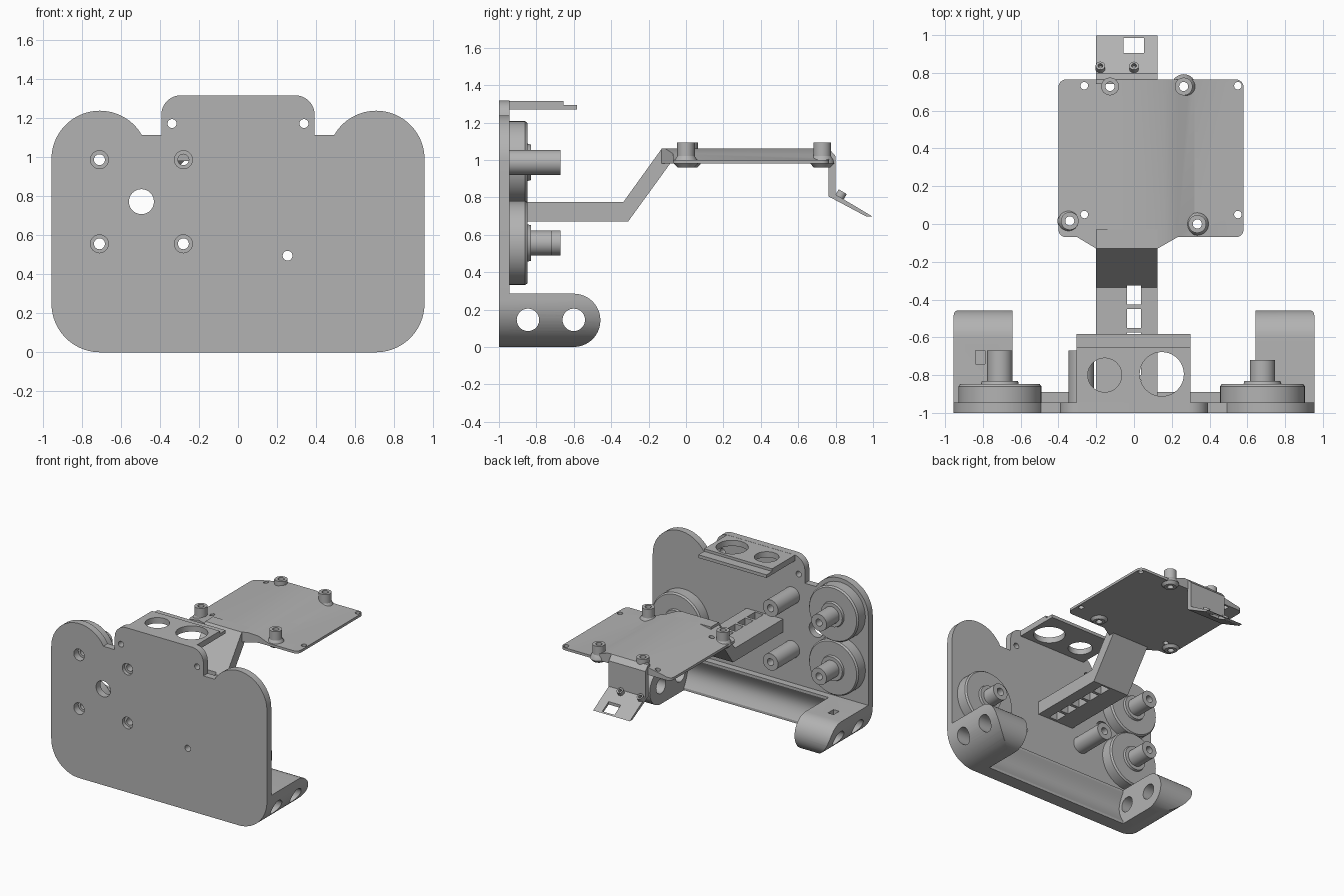
import bpy, bmesh
from math import sin, cos, radians, pi
from mathutils import Matrix, Vector

if "Cube" in bpy.data.objects:
    bpy.data.objects.remove(bpy.data.objects["Cube"])

grey = bpy.data.materials.new("plain_grey")
grey.use_nodes = True
COLOUR = (0.45, 0.45, 0.45, 1)
grey.diffuse_color = COLOUR
grey.node_tree.nodes["Principled BSDF"].inputs["Base Color"].default_value = COLOUR


def finish(name, bm):
    bmesh.ops.recalc_face_normals(bm, faces=bm.faces[:])
    mesh = bpy.data.meshes.new(name)
    bm.to_mesh(mesh)
    bm.free()
    mesh.materials.append(grey)
    ob = bpy.data.objects.new(name, mesh)
    bpy.context.collection.objects.link(ob)
    return ob


def place(axis, u, v, w):
    """u, v lie in the profile plane and w runs along the axis."""
    return {"x": (w, u, v), "y": (u, w, v), "z": (u, v, w)}[axis]


def extrude(name, pts, axis, lo, hi):
    bm = bmesh.new()
    face = bm.faces.new([bm.verts.new(place(axis, u, v, lo)) for u, v in pts])
    out = bmesh.ops.extrude_face_region(bm, geom=[face])
    verts = [g for g in out["geom"] if isinstance(g, bmesh.types.BMVert)]
    bmesh.ops.translate(bm, verts=verts, vec=Vector(place(axis, 0, 0, hi - lo)))
    return finish(name, bm)


def arc(cu, cv, r, a0, a1, n=20):
    steps = [radians(a0 + (a1 - a0) * i / n) for i in range(n + 1)]
    return [(cu + r * cos(a), cv + r * sin(a)) for a in steps]


def rod(name, axis, u, v, r, lo, hi, n=40):
    return extrude(name, arc(u, v, r, 0, 360 - 360 / n, n - 1), axis, lo, hi)


def rect(u0, u1, v0, v1):
    return [(u0, v0), (u1, v0), (u1, v1), (u0, v1)]


def revolve(name, axis, u, v, prof, n=40):
    """Stacked rings of (radius, position), capped at both ends."""
    bm = bmesh.new()
    rings = [[bm.verts.new(place(axis, u + r * cos(2 * pi * i / n), v + r * sin(2 * pi * i / n), w))
              for i in range(n)] for r, w in prof]
    for a, b in zip(rings, rings[1:]):
        for i in range(n):
            j = (i + 1) % n
            bm.faces.new((a[i], a[j], b[j], b[i]))
    bm.faces.new(rings[0])
    bm.faces.new(rings[-1])
    return finish(name, bm)


def boolean(ob, tools, op="DIFFERENCE"):
    for tool in tools:
        mod = ob.modifiers.new("cut", "BOOLEAN")
        mod.operation, mod.solver, mod.object = op, "EXACT", tool
    deps = bpy.context.evaluated_depsgraph_get()
    mesh = bpy.data.meshes.new_from_object(ob.evaluated_get(deps))
    ob.modifiers.clear()
    ob.data = mesh
    for tool in tools:
        bpy.data.objects.remove(tool)
    return ob


# Front plate: rounded bottom, two ears and a raised centre
half = (arc(.706, .25, .25, -90, 0) + arc(.708, .99, .248, 0, 150, 30)
        + [(.393, 1.113)] + arc(.293, 1.217, .1, 0, 90, 10))
plate = extrude("front_plate", half + [(-x, z) for x, z in reversed(half)], "y", -1, -.944)
post_spots = [(x, z) for x in (-.71, -.28) for z in (.556, .987)]
holes = [(-.495, .772, .064), (.254, .495, .025), (-.338, 1.172, .023), (.338, 1.172, .023)]
holes += [(x, z, .046) for x, z in post_spots]
boolean(plate, [rod("cutter", "y", x, z, r, -1.1, -.9) for x, z, r in holes])

# Round bosses and posts behind the plate
for i, (x, z) in enumerate(post_spots):
    prof = [(.067, -.97), (.067, -.67)]
    if x < -.5:
        prof = [(.22, -.944), (.22, -.86), (.21, -.847), (.1, -.847),
                (.095, -.83), (.067, -.83), (.067, -.67)]
    post = revolve("right_post_%d" % i, "y", x, z, prof)
    boolean(post, [rod("cutter", "y", x, z, .028, -1.1, -.6)])
post = revolve("left_post", "y", .68, .556,
               [(.225, -.944), (.225, -.86), (.215, -.847), (.1, -.847),
                (.095, -.83), (.067, -.83), (.067, -.72)])
boolean(post, [rod("cutter", "y", .68, .556, .03, -.85, -.6)])

# Feet: stadium-ended blocks that follow the plate's rounded corners
for side, name in ((1, "left_foot"), (-1, "right_foot")):
    foot = extrude(name, [(-.99, 0)] + arc(-.6, .1425, .1425, -90, 90) + [(-.99, .285)],
                   "x", side * .642, side * 1.1)
    corner = [(.5, 0)] + arc(.706, .25, .25, -90, 0) + [(.956, .5), (.5, .5)]
    boolean(foot, [extrude("cutter", [(side * x, z) for x, z in corner], "y", -1.2, 0)], "INTERSECT")
    boolean(foot, [rod("cutter", "x", y, .145, .06, side * .5, side * 1.2) for y in (-.845, -.6)])
    if side < 0:
        boolean(foot, [extrude("cutter", rect(-.84, -.79, -.74, -.67), "z", .22, .4)])

# Grooved rail joining the feet
groove = [(-.89 - .045 * sin(pi * i / 12), .265 - .245 * i / 12) for i in range(13)]
extrude("lower_rail", [(-.95, 0), (-.95, .285), (-.89, .285)] + groove + [(-.89, 0)],
        "x", -.65, .65)

# Top shelf with a thinner rear lip and two round openings
shelf = extrude("top_shelf", [(-.96, 1.27), (-.583, 1.27), (-.583, 1.295), (-.655, 1.295),
                              (-.655, 1.316), (-.96, 1.316)], "x", -.305, .298)
boolean(shelf, [rod("cutter", "z", -.155, -.8, .09, 1.2, 1.4),
                rod("cutter", "z", .147, -.795, .117, 1.2, 1.4)])

# Cranked arm with a row of slots
arm = extrude("cranked_arm", [(-.95, .67), (-.31, .67), (-.085, .98), (-.03, .98), (-.03, 1.06),
                              (-.13, 1.06), (-.335, .775), (-.95, .775)], "x", -.2, .125)
boolean(arm, [extrude("cutter", rect(-.038, .036, y - .05, y + .05), "z", .5, .9)
              for y in (-.375, -.5, -.625, -.75, -.875)])

# Platform: shallow ridge trimmed to a rounded outline with a neck
platform = extrude("platform", [(-.5, .98), (.7, .98), (.7, 1.0), (.32, 1.0), (.16, 1.06),
                                (-.1, 1.06), (-.4, 1.0), (-.5, 1.0)], "y", -.2, .9)
outline = ([(-.2, -.13), (.125, -.13), (.23, -.07)] + arc(.54, -.03, .04, -90, 0, 6)
           + arc(.54, .725, .04, 0, 90, 6) + arc(-.36, .725, .04, 90, 180, 6)
           + arc(-.36, -.03, .04, 180, 270, 6) + [(-.3, -.07)])
boolean(platform, [extrude("cutter", outline, "z", .5, 1.5)], "INTERSECT")
standoffs = [(-.127, .728), (.263, .728), (-.34, .016), (.335, 0)]
boolean(platform, [rod("cutter", "z", x, y, .02, .8, 1.2, 20)
                   for x in (-.263, .55) for y in (.05, .732)]
        + [rod("cutter", "z", x, y, .024, .8, 1.2, 20) for x, y in standoffs])
for i, (x, y) in enumerate(standoffs):
    post = revolve("standoff_%d" % i, "z", x, y,
                   [(.045, .96), (.065, .982), (.06, 1.0), (.047, 1.02), (.047, 1.092)], 32)
    boolean(post, [rod("cutter", "z", x, y, .024, .9, 1.2, 20)])

# Rear hanger with a sloping tab, a square window and two studs
hanger = extrude("rear_hanger", [(.74, 1.06), (.765, 1.06), (.8, 1.02), (.8, .815), (.998, .697),
                                 (.965, .697), (.762, .805), (.762, .98), (.74, .98)],
                 "x", -.2, .125)
boolean(hanger, [extrude("cutter", rect(-.055, .052, .905, .985), "z", .5, .9)])
for x, name in ((-.178, "right_stud"), (0, "left_stud")):
    stud = rod(name, "z", 0, 0, .025, -.01, .035, 20)
    boolean(stud, [rod("cutter", "z", 0, 0, .013, .01, .1, 16)])
    stud.data.transform(Matrix.Translation((x, .82, .8)) @ Matrix.Rotation(radians(-31), 4, "X"))

# Smooth the round surfaces and keep the edges crisp
for ob in bpy.context.scene.objects:
    ob.select_set(ob.type == "MESH")
bpy.context.view_layer.objects.active = plate
bpy.ops.object.shade_smooth_by_angle(angle=radians(25))
